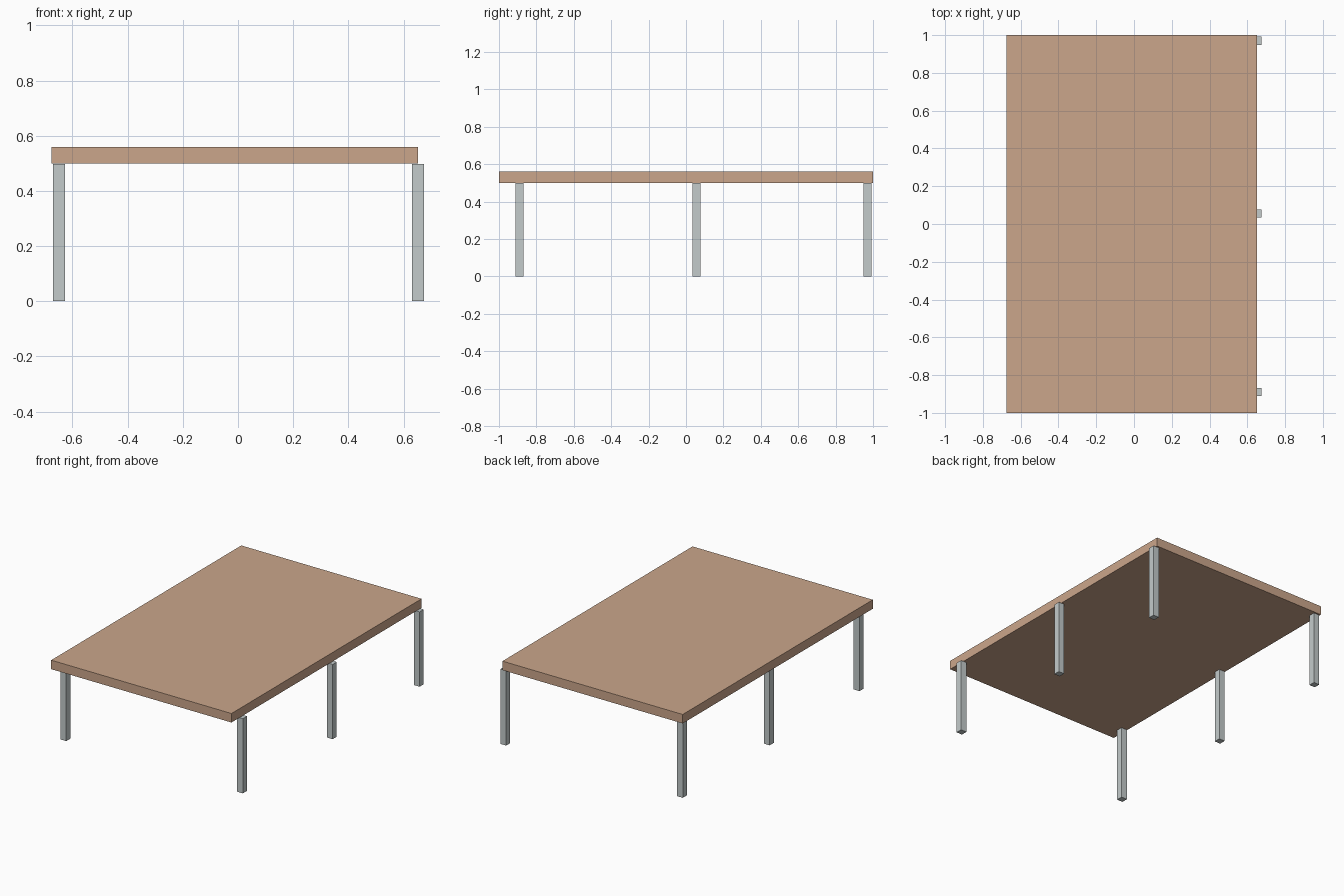
import bpy

if "Cube" in bpy.data.objects:
    bpy.data.objects.remove(bpy.data.objects["Cube"])


def material(name, color):
    m = bpy.data.materials.new(name)
    m.diffuse_color = (*color, 1.0)
    m.use_nodes = True
    m.node_tree.nodes["Principled BSDF"].inputs["Base Color"].default_value = m.diffuse_color
    return m


def box(name, lo, hi, mat):
    """Axis-aligned box between two corners."""
    bpy.ops.mesh.primitive_cube_add(size=1, location=[(a + b) / 2 for a, b in zip(lo, hi)])
    ob = bpy.context.object
    ob.name = name
    ob.scale = [b - a for a, b in zip(lo, hi)]
    bpy.ops.object.transform_apply(location=False, rotation=False, scale=True)
    ob.data.materials.append(mat)
    return ob


wood = material("light wood", (0.597, 0.381, 0.258))
metal = material("pale grey metal", (0.55, 0.60, 0.60))

LEG_HEIGHT = 0.498
LEG_HALF = 0.0215

# Table top, slightly offset to the left of the legs
box("table_top", (-0.676, -1.0, 0.50), (0.652, 1.0, 0.56), wood)

# Two rows of three square legs
for side, x in (("left", -0.649), ("right", 0.6525)):
    for place, y in (("front", -0.89), ("middle", 0.055), ("back", 0.97)):
        box(f"{place}_{side}_leg",
            (x - LEG_HALF, y - LEG_HALF, 0.0),
            (x + LEG_HALF, y + LEG_HALF, LEG_HEIGHT), metal)
